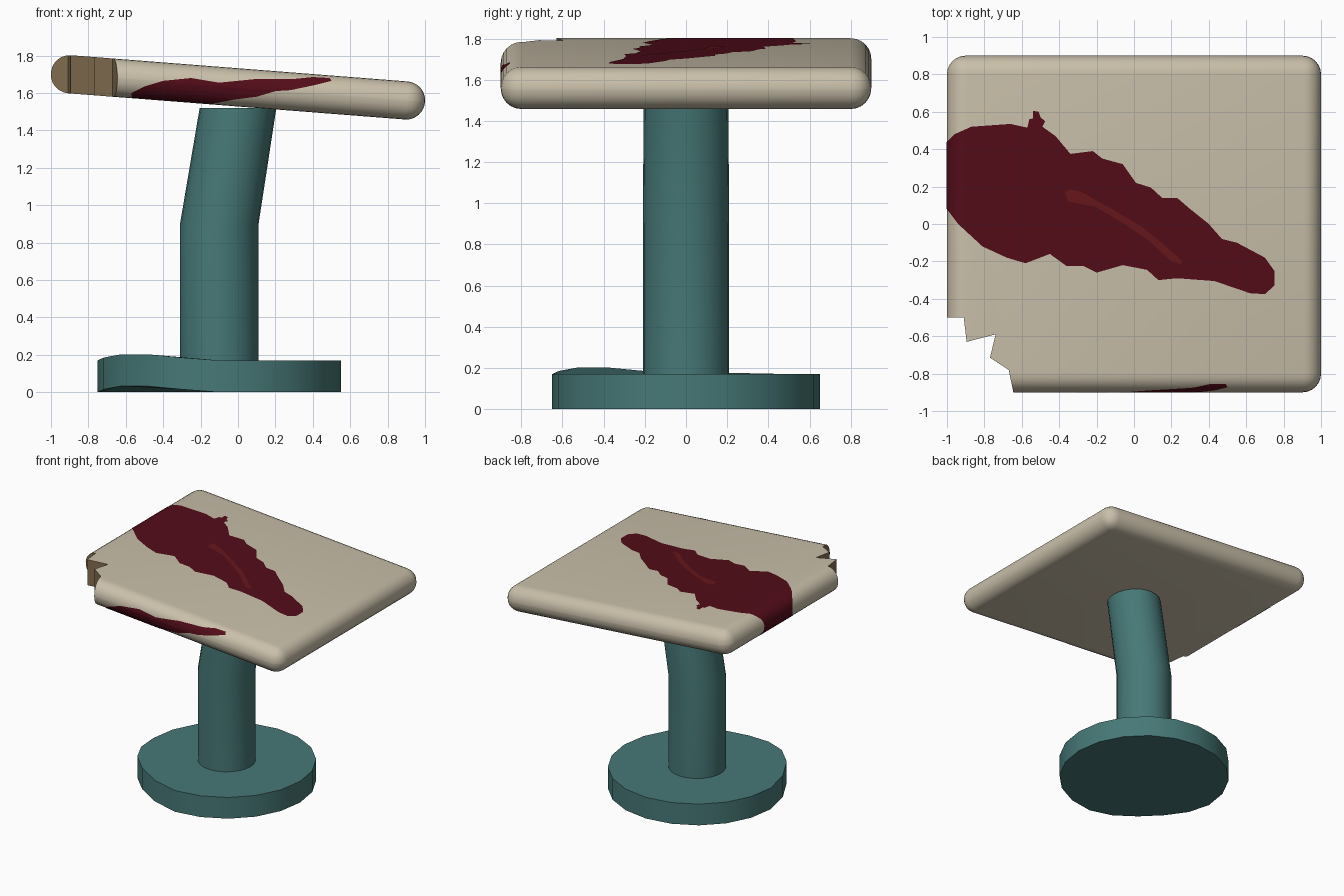
import bpy, bmesh
from math import sin, cos, pi, radians, degrees, atan2
from mathutils import Matrix, Vector

if "Cube" in bpy.data.objects:
    bpy.data.objects.remove(bpy.data.objects["Cube"])


def material(name, rgb):
    m = bpy.data.materials.new(name)
    m.diffuse_color = [(c / 255) ** 2.2 for c in rgb] + [1]
    m.use_nodes = True
    m.node_tree.nodes["Principled BSDF"].inputs["Base Color"].default_value = m.diffuse_color
    return m


CREAM = material("cream", (200, 190, 168))
BROKEN = material("broken_wood", (128, 108, 80))
TEAL = material("teal", (72, 120, 118))
RED = material("dark_red", (84, 20, 31))
BRIGHT = material("streak_red", (102, 29, 33))


def to_object(bm, name, mats):
    bmesh.ops.recalc_face_normals(bm, faces=bm.faces[:])
    me = bpy.data.meshes.new(name)
    bm.to_mesh(me)
    bm.free()
    for m in mats:
        me.materials.append(m)
    ob = bpy.data.objects.new(name, me)
    bpy.context.collection.objects.link(ob)
    return ob


def activate(ob):
    bpy.ops.object.select_all(action='DESELECT')
    ob.select_set(True)
    bpy.context.view_layer.objects.active = ob


def smooth(ob):
    activate(ob)
    bpy.ops.object.shade_smooth_by_angle(angle=radians(32))


def loft(name, sections, sides):
    """Closed tube through circles given as (x, z, radius)."""
    bm = bmesh.new()
    rings = [[bm.verts.new((x + r * cos(2 * pi * i / sides), r * sin(2 * pi * i / sides), z))
              for i in range(sides)] for x, z, r in sections]
    for a, b in zip(rings, rings[1:]):
        for i in range(sides):
            j = (i + 1) % sides
            bm.faces.new((a[i], a[j], b[j], b[i]))
    bm.faces.new(rings[0][::-1])
    bm.faces.new(rings[-1])
    return to_object(bm, name, [TEAL])


def rounded_slab(name, mats, grow=0.0):
    """Tilted slab with rounded edges, optionally inflated."""
    bm = bmesh.new()
    bmesh.ops.create_cube(bm, size=2)
    bmesh.ops.scale(bm, verts=bm.verts[:], vec=(1.003 + grow, 0.9 + grow, 0.102 + grow))
    bmesh.ops.bevel(bm, geom=bm.edges[:], offset=0.1 + grow, segments=6,
                    profile=0.5, affect='EDGES')
    bm.transform(Matrix.Translation((0, 0, 1.63)) @ Matrix.Rotation(radians(4.45), 4, 'Y'))
    return to_object(bm, name, mats)


def prism(points, mats, depth_axis, lo, hi):
    """Outline extruded along z (top outline) or y (front outline)."""
    bm = bmesh.new()

    def place(a, b, d):
        return (a, b, d) if depth_axis == 'z' else (a, d, b)
    low = [bm.verts.new(place(a, b, lo)) for a, b in points]
    high = [bm.verts.new(place(a, b, hi)) for a, b in points]
    faces = [bm.faces.new(low), bm.faces.new(high[::-1])]
    for i in range(len(points)):
        j = (i + 1) % len(points)
        faces.append(bm.faces.new((low[i], low[j], high[j], high[i])))
    for f in faces:
        f.material_index = 1
    ob = to_object(bm, "cutter", mats)
    ob.hide_render = True
    return ob


def boolean(ob, cutter, operation):
    mod = ob.modifiers.new("cut", 'BOOLEAN')
    mod.operation, mod.solver, mod.object = operation, 'EXACT', cutter
    activate(ob)
    bpy.ops.object.modifier_apply(modifier=mod.name)
    bpy.data.objects.remove(cutter)


def skin(name, mat, points, depth_axis, lo, hi, grow):
    """Thin patch of the slab surface inside an outline."""
    ob = rounded_slab(name, [mat, BROKEN], grow)
    boolean(ob, prism(points, [mat, BROKEN], depth_axis, lo, hi), 'INTERSECT')
    bm = bmesh.new()
    bm.from_mesh(ob.data)
    inner = [f for f in bm.faces if f.material_index == 1]
    bmesh.ops.delete(bm, geom=inner, context='FACES')
    bm.to_mesh(ob.data)
    bm.free()
    smooth(ob)
    return ob


# Round foot, bent upward at its front left
foot = loft("foot", [(-0.1, 0, 0.65), (-0.1, 0.17, 0.65)], 20)
for v in foot.data.vertices:
    off = abs(degrees(atan2(v.co.y, v.co.x + 0.1)) + 135)
    if off < 38:
        v.co.z += 0.035 * cos(off / 38 * pi / 2)
smooth(foot)

# Column with a kink halfway up
smooth(loft("column", [(-0.1, 0.15, 0.21), (-0.1, 0.9, 0.21), (0, 1.52, 0.205)], 24))

# Slab with a jagged broken corner
slab = rounded_slab("slab", [CREAM, BROKEN])
notch = [(-1.1, -0.5), (-0.91, -0.5), (-0.895, -0.63), (-0.74, -0.59), (-0.77, -0.715),
         (-0.67, -0.78), (-0.645, -0.9), (-0.64, -1), (-1.1, -1)]
boolean(slab, prism(notch, [CREAM, BROKEN], 'z', 1.3, 2), 'DIFFERENCE')
smooth(slab)

# Stain across the top, running over the left end
top_stain = [
    (-1.05, 0.42), (-1, 0.44), (-0.96, 0.48), (-0.87, 0.52), (-0.66, 0.535), (-0.57, 0.515),
    (-0.56, 0.56), (-0.54, 0.565), (-0.54, 0.605), (-0.51, 0.6), (-0.5, 0.57), (-0.475, 0.55),
    (-0.49, 0.52), (-0.42, 0.47), (-0.34, 0.375), (-0.22, 0.39), (-0.17, 0.35), (-0.06, 0.32),
    (0.01, 0.22), (0.09, 0.195), (0.15, 0.14), (0.23, 0.14), (0.3, 0.08), (0.4, 0),
    (0.47, -0.08), (0.55, -0.1), (0.7, -0.18), (0.75, -0.25), (0.75, -0.33), (0.7, -0.375),
    (0.62, -0.37), (0.43, -0.305), (0.23, -0.29), (0.13, -0.3), (0.07, -0.245), (-0.06, -0.22),
    (-0.2, -0.26), (-0.27, -0.225), (-0.36, -0.225), (-0.45, -0.16), (-0.58, -0.21),
    (-0.68, -0.18), (-0.81, -0.12), (-0.94, 0), (-1, 0.08), (-1.05, 0.08)]
skin("top_stain", RED, top_stain, 'z', 1.62, 2, 0.002)

# Lighter streak in the stain
streak = [(-0.37, 0.17), (-0.34, 0.185), (-0.28, 0.17), (-0.1, 0.07), (0.05, -0.02),
          (0.17, -0.12), (0.26, -0.2), (0.25, -0.215), (0.2, -0.2), (0.08, -0.09),
          (-0.05, 0), (-0.2, 0.09), (-0.35, 0.12)]
skin("top_streak", BRIGHT, streak, 'z', 1.62, 2, 0.004)

# Stain along the front edge
front_stain = [(-0.57, 1.5), (-0.57, 1.6), (-0.5, 1.635), (-0.4, 1.665), (-0.25, 1.68),
               (-0.1, 1.655), (0, 1.665), (0.1, 1.675), (0.3, 1.675), (0.4, 1.685),
               (0.49, 1.68), (0.5, 1.665), (0.4, 1.64), (0.28, 1.615), (0.2, 1.61),
               (0.1, 1.58), (-0.02, 1.565), (-0.15, 1.54), (-0.25, 1.5)]
skin("front_stain", RED, front_stain, 'y', -1, -0.83, 0.002)
